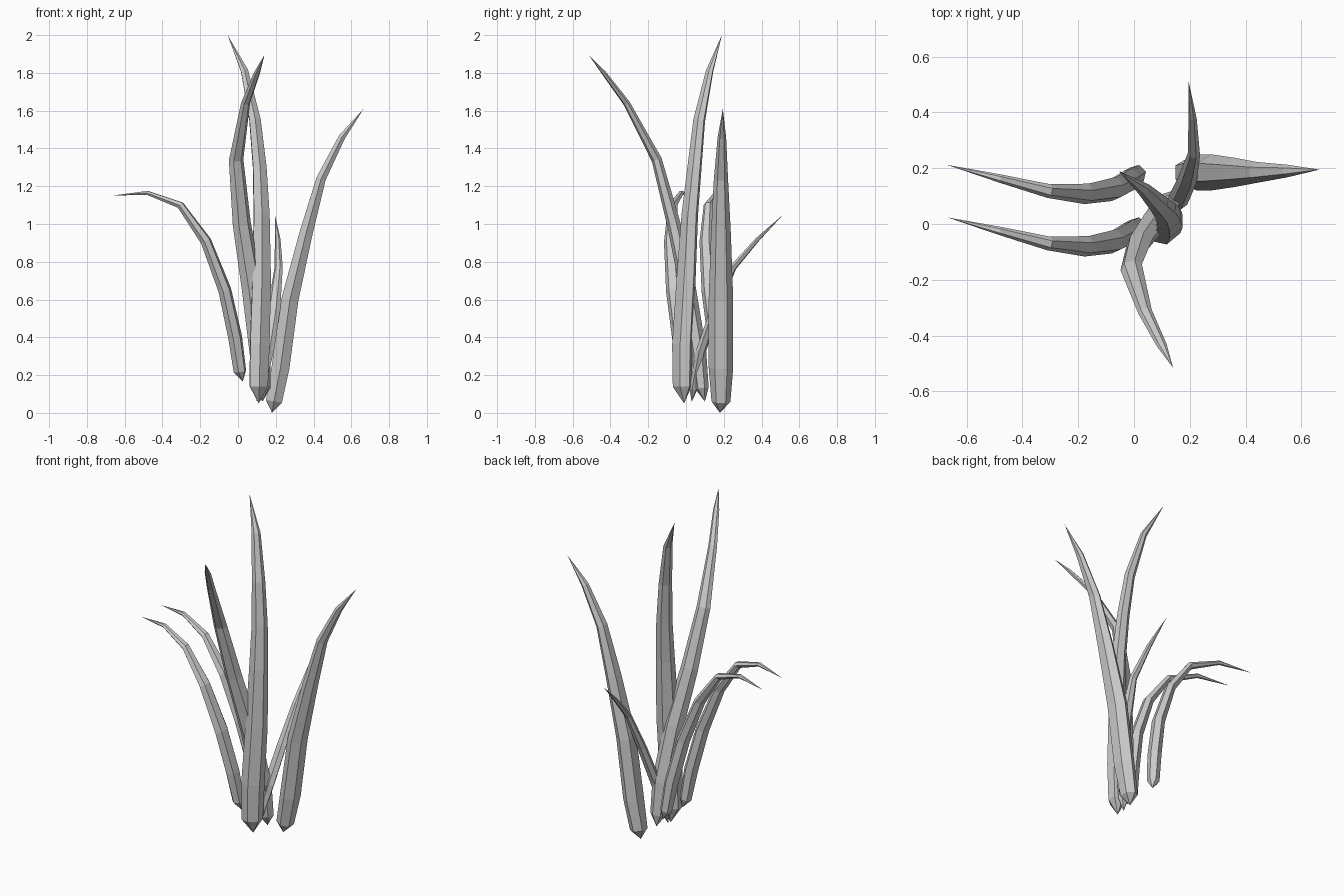
import bpy, bmesh, math
from mathutils import Vector

SIDES = 6


def leaf(name, rings, side):
    """Blade lofted through rings of (x, y, z, width, thickness); first and last are points."""
    pts = [Vector(r[:3]) for r in rings]
    side = Vector(side)
    bm = bmesh.new()
    loops = []
    for i in range(1, len(pts) - 1):
        tangent = (pts[i + 1] - pts[i - 1]).normalized()
        u = (side - tangent * side.dot(tangent)).normalized()
        v = tangent.cross(u)
        w, t = rings[i][3] / 2, rings[i][4] / 2 / math.sin(math.pi / 3)
        loops.append([bm.verts.new(pts[i] + u * w * math.cos(a) + v * t * math.sin(a))
                      for a in (math.tau * k / SIDES for k in range(SIDES))])
    root, tip = bm.verts.new(pts[0]), bm.verts.new(pts[-1])
    for k in range(SIDES):
        n = (k + 1) % SIDES
        bm.faces.new((root, loops[0][n], loops[0][k]))
        bm.faces.new((tip, loops[-1][k], loops[-1][n]))
        for lo, hi in zip(loops, loops[1:]):
            bm.faces.new((lo[k], lo[n], hi[n], hi[k]))
    bmesh.ops.recalc_face_normals(bm, faces=bm.faces)
    mesh = bpy.data.meshes.new(name)
    bm.to_mesh(mesh)
    bm.free()
    ob = bpy.data.objects.new(name, mesh)
    bpy.context.collection.objects.link(ob)
    return ob


# Tall central leaf
leaf("tall_leaf", [
    (0.11, -0.01, 0.05, 0, 0), (0.11, -0.02, 0.14, .12, .08),
    (0.115, -0.02, 0.36, .13, .085), (0.125, 0.0, 0.70, .125, .08),
    (0.125, 0.02, 1.05, .105, .07), (0.115, 0.045, 1.30, .09, .06),
    (0.09, 0.07, 1.55, .075, .05), (0.035, 0.125, 1.81, .05, .03),
    (-0.055, 0.19, 2.0, 0, 0)], (0.76, 0.64, 0))

# Leaf arching to the front
leaf("front_leaf", [
    (0.13, 0.10, 0.06, 0, 0), (0.13, 0.085, 0.13, .09, .06),
    (0.115, 0.065, 0.33, .115, .07), (0.075, 0.01, 0.66, .115, .07),
    (0.02, -0.065, 1.0, .10, .06), (-0.01, -0.155, 1.34, .08, .045),
    (0.04, -0.315, 1.64, .05, .03), (0.10, -0.435, 1.80, .035, .02),
    (0.14, -0.515, 1.895, 0, 0)], (0.95, 0.3, 0))

# Short leaf arching to the back
leaf("back_leaf", [
    (0.10, 0.03, 0.06, 0, 0), (0.11, 0.04, 0.13, .06, .04),
    (0.155, 0.08, 0.33, .075, .045), (0.19, 0.155, 0.55, .07, .04),
    (0.215, 0.25, 0.77, .045, .03), (0.21, 0.38, 0.92, .03, .02),
    (0.195, 0.515, 1.05, 0, 0)], (0.95, -0.25, 0))

# Leaf leaning to the right
leaf("right_leaf", [
    (0.18, 0.18, 0.0, 0, 0), (0.19, 0.185, 0.06, .10, .085),
    (0.225, 0.185, 0.24, .13, .095), (0.275, 0.185, 0.60, .13, .09),
    (0.36, 0.185, 0.95, .105, .07), (0.44, 0.185, 1.24, .075, .05),
    (0.55, 0.19, 1.46, .045, .035), (0.665, 0.195, 1.61, 0, 0)], (0, 1, 0))

# Matching pair of leaves drooping to the left
for name, dy in (("left_leaf_front", 0.0), ("left_leaf_back", 0.188)):
    leaf(name, [
        (0.025, 0.0, 0.165, 0, 0), (0.01, -0.01, 0.22, .07, .06),
        (-0.015, -0.03, 0.40, .09, .065), (-0.07, -0.062, 0.65, .09, .06),
        (-0.17, -0.08, 0.91, .075, .05), (-0.305, -0.07, 1.10, .05, .035),
        (-0.48, -0.025, 1.165, .03, .02), (-0.67, 0.024, 1.15, 0, 0),
    ], (0.25, 1, 0)).location.y = dy
